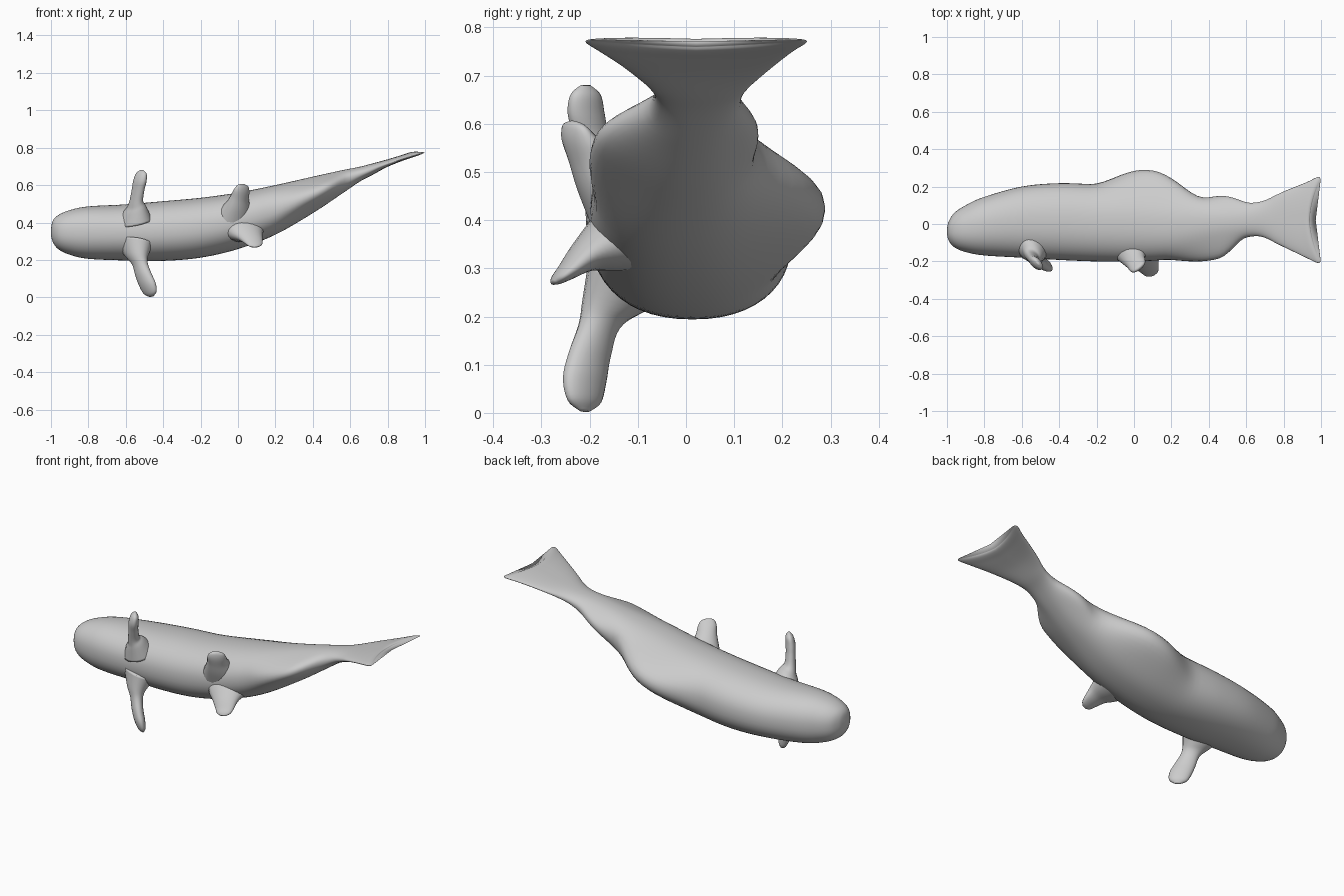
import bpy, bmesh, math
from mathutils import Vector

grey = bpy.data.materials.new("fish grey")
grey.diffuse_color = (0.6, 0.6, 0.6, 1)


def spline(rows, steps):
    """Catmull-Rom interpolation of station rows."""
    out = []
    for i in range(len(rows) - 1):
        p = [rows[max(i - 1, 0)], rows[i], rows[i + 1], rows[min(i + 2, len(rows) - 1)]]
        for s in range(steps):
            t = s / steps
            out.append([0.5 * (2 * b + (c - a) * t + (2 * a - 5 * b + 4 * c - d) * t * t
                               + (3 * b - a - 3 * c + d) * t ** 3) for a, b, c, d in zip(*p)])
    return out + [list(rows[-1])]


def loft(name, rings):
    """Skin a list of closed rings and cap both ends."""
    bm = bmesh.new()
    loops = [[bm.verts.new(p) for p in ring] for ring in rings]
    n = len(loops[0])
    for a, b in zip(loops, loops[1:]):
        for j in range(n):
            bm.faces.new((a[j], a[(j + 1) % n], b[(j + 1) % n], b[j]))
    for ring in (loops[0], loops[-1]):
        centre = bm.verts.new(sum((v.co for v in ring), Vector()) / n)
        for j in range(n):
            bm.faces.new((ring[j], ring[(j + 1) % n], centre))
    bmesh.ops.recalc_face_normals(bm, faces=bm.faces)
    mesh = bpy.data.meshes.new(name)
    bm.to_mesh(mesh)
    bm.free()
    mesh.materials.append(grey)
    mesh.shade_smooth()
    ob = bpy.data.objects.new(name, mesh)
    bpy.context.collection.objects.link(ob)
    return ob


def bump(x, centre, before, after):
    """Smooth hump that fades to zero on both sides."""
    d = (x - centre) / (before if x < centre else after)
    return (1 - d * d) ** 2 if abs(d) < 1 else 0


# Body stations: x, belly y, back y, lower z, upper z
BODY = [
    (-1.0, -0.055, -0.025, 0.335, 0.365), (-0.99, -0.09, 0.015, 0.295, 0.41),
    (-0.96, -0.125, 0.06, 0.257, 0.44), (-0.9, -0.15, 0.1, 0.228, 0.466),
    (-0.8, -0.168, 0.145, 0.206, 0.486), (-0.6, -0.18, 0.2, 0.197, 0.497),
    (-0.4, -0.192, 0.218, 0.195, 0.514), (-0.2, -0.2, 0.212, 0.212, 0.532),
    (0.0, -0.2, 0.21, 0.258, 0.56), (0.2, -0.185, 0.18, 0.335, 0.6),
    (0.4, -0.125, 0.135, 0.45, 0.645), (0.55, -0.085, 0.115, 0.55, 0.678),
    (0.65, -0.065, 0.115, 0.618, 0.698), (0.72, -0.082, 0.135, 0.655, 0.716),
    (0.8, -0.13, 0.18, 0.698, 0.738), (0.88, -0.18, 0.222, 0.73, 0.762),
    (0.92, -0.205, 0.247, 0.744, 0.775), (0.935, -0.208, 0.25, 0.752, 0.775),
    (0.94, -0.195, 0.237, 0.76, 0.77)]

N = 48
rings = []
for x, y0, y1, z0, z1 in spline(BODY, 6):
    cy, ry, cz, rz = (y0 + y1) / 2, (y1 - y0) / 2, (z0 + z1) / 2, (z1 - z0) / 2
    back = 0.088 * bump(x, 0.1, 0.34, 0.26) + 0.028 * bump(x, 0.49, 0.13, 0.14)
    belly = 0.075 * bump(x, 0.45, 0.3, 0.15)
    fork = 0.058 * max(0, (x - 0.75) / 0.19)     # tail lobes sweep backwards
    ring = []
    for j in range(N):
        a = 2 * math.pi * j / N
        c, s = math.cos(a), math.sin(a)
        y = cy + ry * math.copysign(abs(c) ** 0.9, c)
        y += back * max(c, 0) ** 5 - belly * max(-c, 0) ** 4
        z = cz + rz * math.copysign(abs(s) ** 0.9, s)
        ring.append((x + fork * abs(c) ** 1.6, y, z + fork * 0.15 * abs(c)))
    rings.append(ring)
loft("fish_body", rings)


def fin(name, stations, wide):
    """Loft a paddle: stations are x, y, z, half width, half thickness."""
    rows = spline(stations, 5)
    wide = Vector(wide).normalized()
    rings = []
    for i, (x, y, z, w, t) in enumerate(rows):
        axis = Vector(rows[min(i + 1, len(rows) - 1)][:3]) - Vector(rows[max(i - 1, 0)][:3])
        thin = axis.cross(wide).normalized()
        rings.append([Vector((x, y, z)) + wide * w * math.cos(k * math.pi / 10)
                      + thin * t * math.sin(k * math.pi / 10) for k in range(20)])
    loft(name, rings)


# Pectoral fins, one on each flank
fin("upper_pectoral_fin", [
    (-0.56, -0.10, 0.40, 0.12, 0.09), (-0.55, -0.145, 0.47, 0.075, 0.055),
    (-0.545, -0.175, 0.51, 0.046, 0.032), (-0.535, -0.195, 0.57, 0.043, 0.026),
    (-0.525, -0.207, 0.62, 0.046, 0.026), (-0.517, -0.208, 0.66, 0.038, 0.02),
    (-0.514, -0.208, 0.68, 0.012, 0.006)], (0.65, -0.76, 0))
fin("lower_pectoral_fin", [
    (-0.56, -0.10, 0.29, 0.12, 0.09), (-0.545, -0.15, 0.225, 0.075, 0.055),
    (-0.525, -0.18, 0.18, 0.05, 0.034), (-0.505, -0.20, 0.12, 0.055, 0.03),
    (-0.485, -0.21, 0.07, 0.058, 0.028), (-0.47, -0.211, 0.025, 0.046, 0.02),
    (-0.463, -0.21, 0.004, 0.014, 0.006)], (0.7, -0.71, 0.1))

# Pelvic fins, a splayed pair under the belly
fin("upper_pelvic_fin", [
    (0.0, -0.10, 0.42, 0.13, 0.09), (0.005, -0.16, 0.48, 0.085, 0.06),
    (0.01, -0.198, 0.53, 0.058, 0.04), (0.02, -0.222, 0.57, 0.05, 0.026),
    (0.027, -0.232, 0.595, 0.036, 0.014), (0.03, -0.235, 0.604, 0.012, 0.005)],
    (0.75, 0.6, -0.1))
fin("lower_pelvic_fin", [
    (0.03, -0.10, 0.38, 0.13, 0.09), (0.045, -0.165, 0.35, 0.1, 0.06),
    (0.065, -0.21, 0.325, 0.07, 0.035), (0.085, -0.245, 0.295, 0.05, 0.02),
    (0.094, -0.266, 0.278, 0.036, 0.012), (0.098, -0.276, 0.27, 0.014, 0.005)],
    (0.9, 0.3, 0.1))
